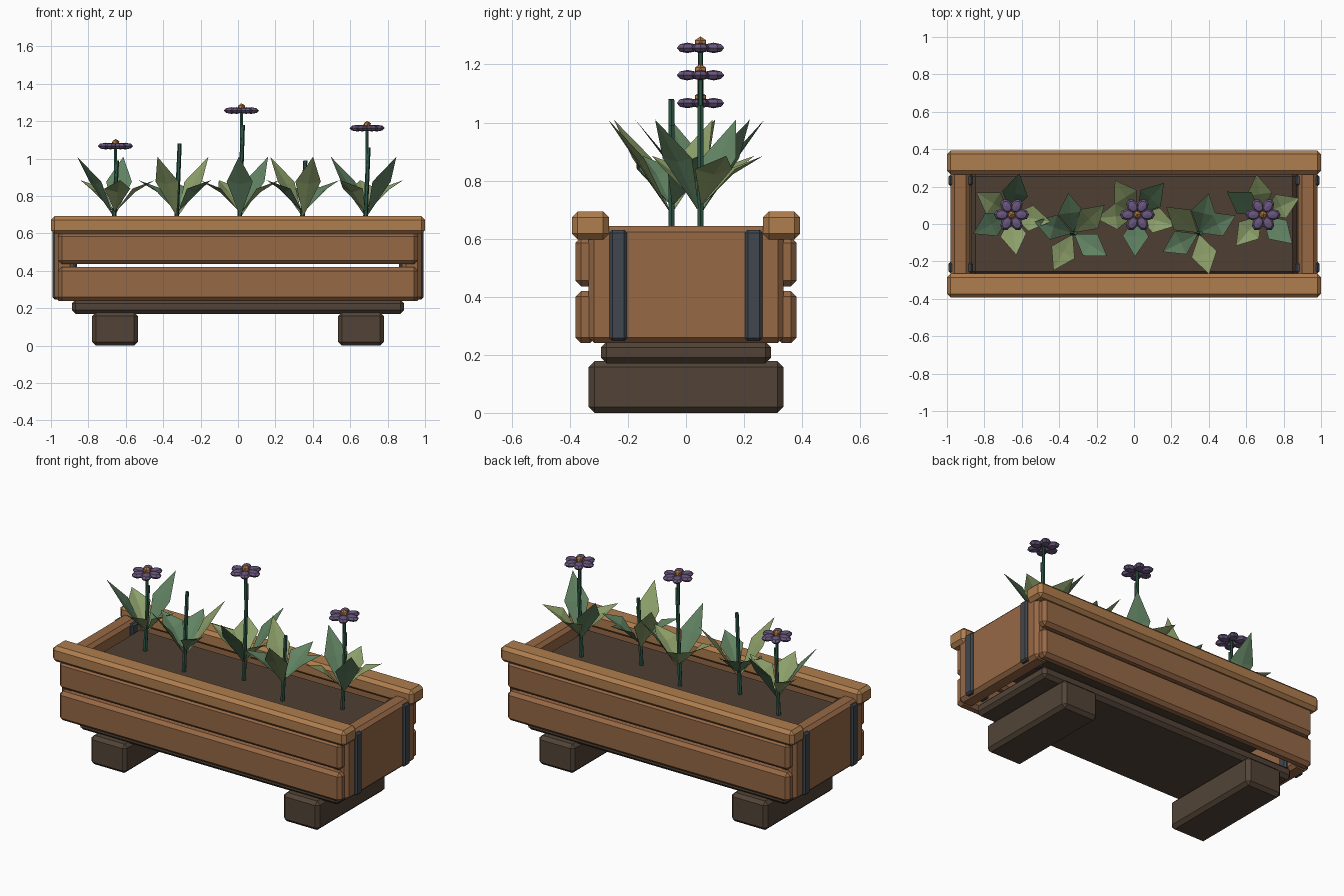
import bpy, bmesh, math
from mathutils import Matrix, Vector

if "Cube" in bpy.data.objects:
    bpy.data.objects.remove(bpy.data.objects["Cube"])


def material(name, hex_colour):
    vals = [int(hex_colour[i:i + 2], 16) / 255 for i in (0, 2, 4)]
    lin = [v / 12.92 if v < 0.04045 else ((v + 0.055) / 1.055) ** 2.4 for v in vals]
    m = bpy.data.materials.new(name)
    m.diffuse_color = (*lin, 1)
    m.use_nodes = True
    m.node_tree.nodes["Principled BSDF"].inputs["Base Color"].default_value = m.diffuse_color
    return m


RAIL = material("light wood", "AF7D4E")
PLANK = material("warm wood", "966845")
DARK = material("dark wood", "524437")
SOIL = material("soil", "4F3F33")
METAL = material("dark metal", "40474E")
STEM = material("stem green", "2F5847")
OLIVE = material("olive leaf", "8DA06A")
GREEN = material("green leaf", "618362")
PURPLE = material("purple petal", "69567C")
ORANGE = material("orange centre", "B47A42")


def finish(name, bm, mat):
    bmesh.ops.recalc_face_normals(bm, faces=bm.faces)
    me = bpy.data.meshes.new(name)
    bm.to_mesh(me)
    bm.free()
    me.materials.append(mat)
    ob = bpy.data.objects.new(name, me)
    bpy.context.collection.objects.link(ob)
    return ob


def box(name, xr, yr, zr, mat, bevel=0.02):
    """Chamfered box given by its min/max on each axis."""
    bm = bmesh.new()
    size = [r[1] - r[0] for r in (xr, yr, zr)]
    mid = [(r[1] + r[0]) / 2 for r in (xr, yr, zr)]
    bmesh.ops.create_cube(bm, size=1,
                          matrix=Matrix.Translation(mid) @ Matrix.Diagonal((*size, 1)))
    bmesh.ops.bevel(bm, geom=bm.edges[:], offset=bevel, segments=1, affect='EDGES')
    return finish(name, bm, mat)


def span(s, a, b):
    """Interval a..b mirrored when s is -1."""
    return tuple(sorted((s * a, s * b)))


# Long sides: rail and two planks each
for s, side in ((-1, "front"), (1, "back")):
    box(side + "_rail", (-1, 1), span(s, 0.265, 0.393), (0.597, 0.693), RAIL)
    box(side + "_upper_plank", (-0.962, 0.962), span(s, 0.31, 0.381), (0.436, 0.605), PLANK)
    box(side + "_lower_plank", (-0.962, 0.962), span(s, 0.31, 0.381), (0.24, 0.42), PLANK)

# Short sides: end panel, two straps and a foot each
for s, side in ((-1, "left"), (1, "right")):
    box(side + "_end_panel", span(s, 0.878, 0.98), (-0.336, 0.336), (0.24, 0.643), PLANK)
    for t, pos in ((-1, "front"), (1, "back")):
        box(f"{side}_{pos}_strap", span(s, 0.862, 0.992), span(t, 0.203, 0.263),
            (0.248, 0.63), METAL, 0.01)
    box(side + "_foot", span(s, 0.535, 0.78), (-0.335, 0.335), (0, 0.178), DARK)

# Base board and soil slab
box("base_board", (-0.888, 0.888), (-0.293, 0.293), (0.17, 0.245), DARK)
box("soil", (-0.868, 0.868), (-0.275, 0.275), (0.46, 0.585), SOIL)


def rod(name, a, b, r1, r2):
    """Six-sided stem between two points."""
    a, b = Vector(a), Vector(b)
    d = b - a
    bm = bmesh.new()
    bmesh.ops.create_cone(bm, cap_ends=True, segments=6, radius1=r1, radius2=r2, depth=d.length,
                          matrix=Matrix.Translation((a + b) / 2)
                          @ d.to_track_quat('Z', 'Y').to_matrix().to_4x4())
    return finish(name, bm, STEM)


def leaf(name, x, y, angle, tall, mat):
    """Pointed leaf folded along its midrib."""
    if tall:
        base, mid, tip, lift = (0.005, 0.69), (0.115, 0.865), (0.225, 1.01), 0.012
    else:
        base, mid, tip, lift = (0.005, 0.715), (0.11, 0.82), (0.218, 0.885), 0.02
    a = math.radians(angle)
    out, across = Vector((math.cos(a), math.sin(a), 0)), Vector((-math.sin(a), math.cos(a), 0))

    def pt(rz, w=0, up=0):
        return Vector((x, y, rz[1] + up)) + out * rz[0] + across * w

    bm = bmesh.new()
    v0, vm, vt = (bm.verts.new(pt(p)) for p in (base, mid, tip))
    for w in (-0.07, 0.07):
        vs = bm.verts.new(pt(mid, w, lift))
        bm.faces.new((v0, vm, vs) if w < 0 else (v0, vs, vm))
        bm.faces.new((vm, vt, vs) if w < 0 else (vm, vs, vt))
    return finish(name, bm, mat)


def flower(name, x, y, z):
    """Six flattened petals round a small centre."""
    bm = bmesh.new()
    for k in range(6):
        mat = (Matrix.Translation((x, y, z)) @ Matrix.Rotation(math.radians(60 * k), 4, 'Z')
               @ Matrix.Translation((0.052, 0, 0)) @ Matrix.Diagonal((0.042, 0.031, 0.018, 1)))
        bmesh.ops.create_uvsphere(bm, u_segments=8, v_segments=4, radius=1, matrix=mat)
    finish(name + "_petals", bm, PURPLE)
    bm = bmesh.new()
    bmesh.ops.create_icosphere(bm, subdivisions=1, radius=0.023,
                               matrix=Matrix.Translation((x, y, z + 0.016)))
    finish(name + "_centre", bm, ORANGE)


# Plants: x, y, stem top, flower height, leaf directions (every second leaf is tall)
plants = [
    (-0.655, 0.05, 0.99, 1.067, (-10, 78, 147, 207, 278)),
    (-0.32, -0.05, 1.08, None, (163, 242, -34, 42, 97)),
    (0.018, 0.05, 1.18, 1.257, (185, 268, -16, 49, 122)),
    (0.352, -0.05, 0.99, None, (76, 141, 207, 284, 26)),
    (0.69, 0.05, 1.06, 1.163, (98, 147, 230, -44, 24)),
]
for i, (x, y, top, bloom, angles) in enumerate(plants):
    n = f"plant_{i + 1}"
    rod(n + "_stem", (x - 0.014, y, 0.56), (x + 0.008, y, top), 0.013, 0.011)
    if bloom:
        rod(n + "_flower_stem", (x, y, top - 0.1), (x, y, bloom), 0.009, 0.009)
        flower(n + "_flower", x, y, bloom)
    for k, ang in enumerate(angles):
        leaf(f"{n}_leaf_{k + 1}", x - 0.005, y, ang, k % 2 == 1, GREEN if (i + k) % 2 else OLIVE)
